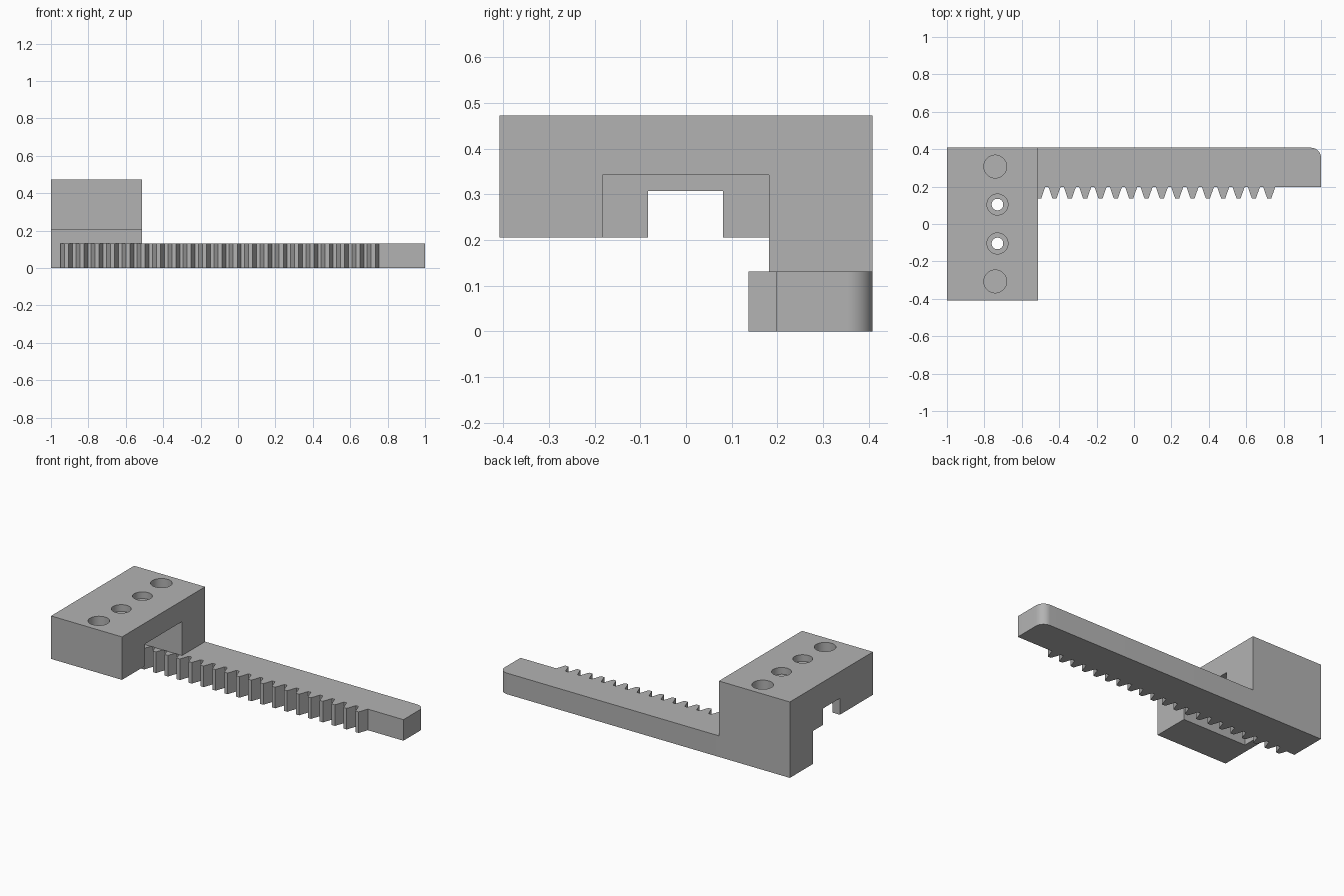
import bpy, bmesh, math
from mathutils import Matrix, Vector

if "Cube" in bpy.data.objects:
    bpy.data.objects.remove(bpy.data.objects["Cube"])

grey = bpy.data.materials.new("plain grey")
grey.diffuse_color = (0.45, 0.45, 0.45, 1)
grey.use_nodes = True
grey.node_tree.nodes["Principled BSDF"].inputs["Base Color"].default_value = grey.diffuse_color


def prism(name, outline, depth):
    """Solid made by sweeping a closed 3D outline along a vector."""
    bm = bmesh.new()
    face = bm.faces.new([bm.verts.new(p) for p in outline])
    swept = bmesh.ops.extrude_face_region(bm, geom=[face])
    moved = [v for v in swept["geom"] if isinstance(v, bmesh.types.BMVert)]
    bmesh.ops.translate(bm, verts=moved, vec=Vector(depth))
    bmesh.ops.recalc_face_normals(bm, faces=bm.faces)
    return finish(name, bm)


def box(name, lo, hi):
    x0, y0, z0 = lo
    x1, y1, z1 = hi
    base = [(x0, y0, z0), (x1, y0, z0), (x1, y1, z0), (x0, y1, z0)]
    return prism(name, base, (0, 0, z1 - z0))


def cylinder(name, x, y, z0, z1, r):
    bm = bmesh.new()
    bmesh.ops.create_cone(bm, cap_ends=True, segments=48, radius1=r, radius2=r,
                          depth=z1 - z0, matrix=Matrix.Translation((x, y, (z0 + z1) / 2)))
    return finish(name, bm)


def finish(name, bm):
    mesh = bpy.data.meshes.new(name)
    bm.to_mesh(mesh)
    bm.free()
    mesh.materials.append(grey)
    ob = bpy.data.objects.new(name, mesh)
    bpy.context.collection.objects.link(ob)
    return ob


def combine(target, tool, operation):
    """Apply a boolean and discard the tool."""
    mod = target.modifiers.new("boolean", 'BOOLEAN')
    mod.operation, mod.solver, mod.object = operation, 'EXACT', tool
    bpy.context.view_layer.objects.active = target
    bpy.ops.object.modifier_apply(modifier=mod.name)
    bpy.data.objects.remove(tool)


# Carriage block with a rear leg reaching the ground
BACK, TOP, LEFT, RIGHT = 0.408, 0.472, -1.0, -0.512
side = [(-BACK, 0.205), (0.181, 0.205), (0.181, 0), (BACK, 0), (BACK, TOP), (-BACK, TOP)]
body = prism("rack_carriage", [(LEFT, y, z) for y, z in side], (RIGHT - LEFT, 0, 0))

# Wide pocket behind a thin end lip, and a narrow slot through the lip
combine(body, box("pocket", (-0.95, -0.183, 0.15), (-0.4, 0.181, 0.342)), 'DIFFERENCE')
combine(body, box("slot", (-1.1, -0.083, 0.15), (-0.4, 0.081, 0.307)), 'DIFFERENCE')
# Clearance for the teeth under the block
combine(body, box("tooth_clearance", (-0.95, 0.1, -0.1), (-0.4, 0.25, 0.131)), 'DIFFERENCE')

# Toothed bar with one rounded rear corner
ROOT, TIP, PITCH = 0.197, 0.137, 0.082
bar = [(LEFT, ROOT)]
for i in range(21):
    c = -0.917 + PITCH * i
    bar += [(c - 0.032, ROOT), (c - 0.011, TIP), (c + 0.011, TIP), (c + 0.032, ROOT)]
bar.append((1, ROOT))
R = 0.055
for i in range(13):
    a = math.radians(90 * i / 12)
    bar.append((1 - R + R * math.cos(a), BACK - R + R * math.sin(a)))
bar.append((LEFT, BACK))
combine(body, prism("toothed_bar", [(x, y, 0) for x, y in bar], (0, 0, 0.131)), 'UNION')

# Blind outer holes and counterbored inner screw holes
for s in (-1, 1):
    combine(body, cylinder("blind_hole", -0.742, 0.307 * s, 0.32, 0.6, 0.061), 'DIFFERENCE')
    combine(body, cylinder("counterbore", -0.73, 0.104 * s, 0.43, 0.6, 0.056), 'DIFFERENCE')
    combine(body, cylinder("screw_hole", -0.73, 0.104 * s, 0.25, 0.6, 0.031), 'DIFFERENCE')

# Smooth the round surfaces only
bpy.ops.object.select_all(action='DESELECT')
body.select_set(True)
bpy.context.view_layer.objects.active = body
bpy.ops.object.shade_smooth_by_angle(angle=math.radians(20))
